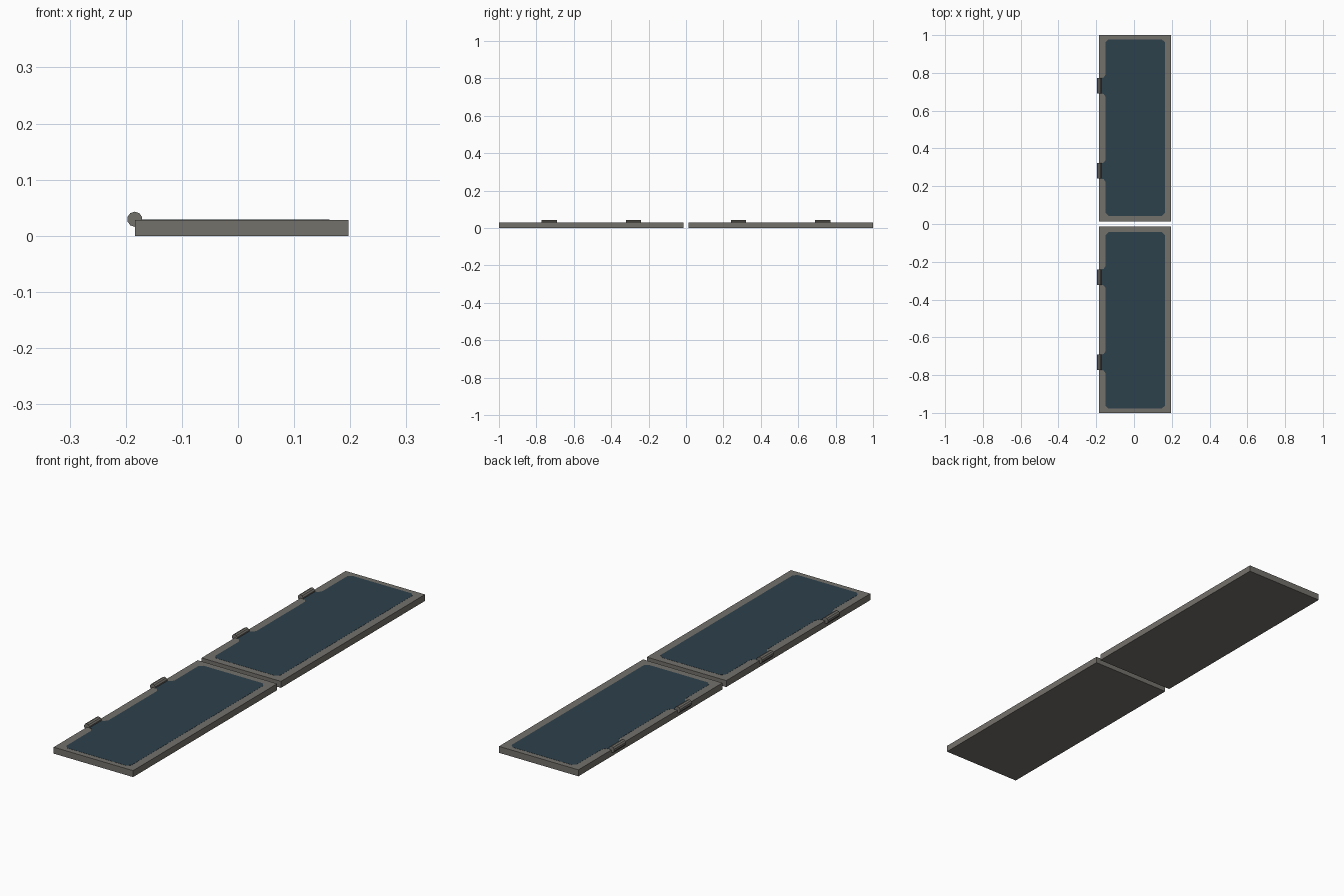
import bpy, bmesh, math
from mathutils import Matrix

if "Cube" in bpy.data.objects:
    bpy.data.objects.remove(bpy.data.objects["Cube"])


def material(name, rgb):
    m = bpy.data.materials.new(name)
    m.diffuse_color = (*rgb, 1)
    m.use_nodes = True
    m.node_tree.nodes["Principled BSDF"].inputs["Base Color"].default_value = m.diffuse_color
    return m


GREY = material("warm_grey", (0.175, 0.165, 0.148))
BLUE = material("dark_slate_blue", (0.027, 0.053, 0.072))

X0, X1, TOP = -0.184, 0.197, 0.028      # panel edges and thickness
Y0, Y1 = 0.013, 1.0
HINGES = (0.281, 0.732)                 # hinge centres along y


def finish(bm, name, mat):
    bmesh.ops.recalc_face_normals(bm, faces=bm.faces)
    me = bpy.data.meshes.new(name)
    bm.to_mesh(me)
    bm.free()
    me.materials.append(mat)
    ob = bpy.data.objects.new(name, me)
    bpy.context.collection.objects.link(ob)


def prism(name, outline, z0, z1, mat):
    bm = bmesh.new()
    face = bm.faces.new([bm.verts.new((x, y, z0)) for x, y in outline])
    ext = bmesh.ops.extrude_face_region(bm, geom=[face])
    verts = [v for v in ext["geom"] if isinstance(v, bmesh.types.BMVert)]
    bmesh.ops.translate(bm, verts=verts, vec=(0, 0, z1 - z0))
    finish(bm, name, mat)


def hinge(name, y):
    bm = bmesh.new()
    bmesh.ops.create_cone(bm, cap_ends=True, segments=10, radius1=0.0135, radius2=0.0135, depth=0.082,
                          matrix=Matrix.Translation((X0, y, 0.0295)) @ Matrix.Rotation(math.pi / 2, 4, 'X'))
    finish(bm, name, GREY)


def field_outline():
    # chamfered rectangle, with a short tongue reaching each hinge
    l, r, b, t, c = -0.15, 0.163, 0.043, 0.977, 0.015
    pts = [(l + c, b), (r - c, b), (r, b + c), (r, t - c), (r - c, t), (l + c, t), (l, t - c)]
    for y in reversed(HINGES):
        pts += [(l, y + 0.06), (-0.16, y + 0.044), (-0.172, y + 0.041),
                (-0.172, y - 0.041), (-0.16, y - 0.044), (l, y - 0.06)]
    return pts + [(l, b + c)]


# two shutter panels mirrored across y = 0
for side, s in (("back", 1), ("front", -1)):
    box = [(X0, Y0), (X1, Y0), (X1, Y1), (X0, Y1)]
    prism(side + "_panel", [(x, s * y) for x, y in box], 0, TOP, GREY)
    prism(side + "_painted_field", [(x, s * y) for x, y in field_outline()], TOP - 0.001, TOP + 0.0006, BLUE)
    for i, y in enumerate(HINGES):
        hinge(f"{side}_hinge_{i + 1}", s * y)
